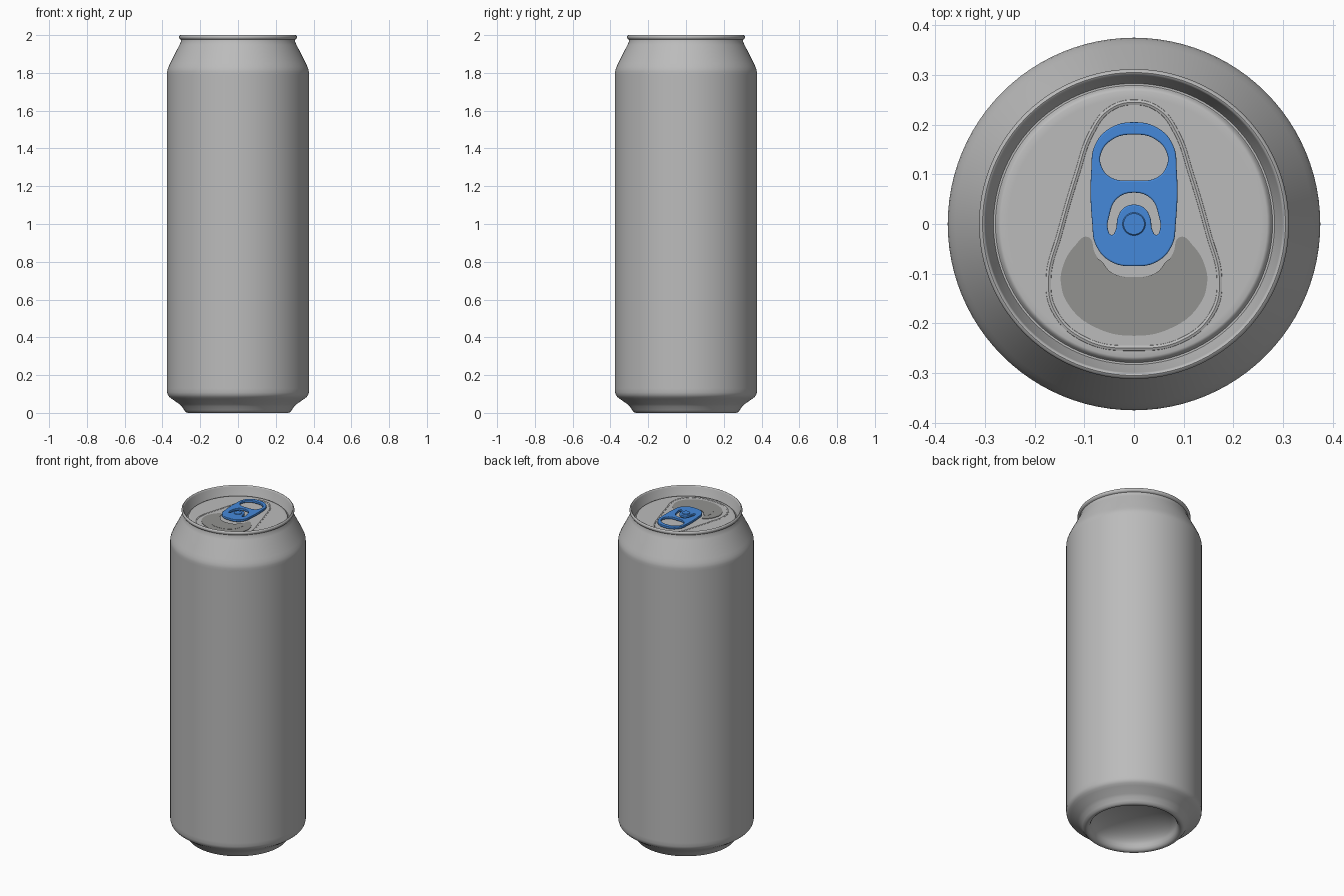
import bpy
import bmesh
from math import sin, cos, pi, radians

cube = bpy.data.objects.get("Cube")
if cube:
    bpy.data.objects.remove(cube, do_unlink=True)

SEGMENTS = 96
LID_Z = 1.95


def material(name, colour):
    mat = bpy.data.materials.new(name)
    mat.use_nodes = True
    mat.diffuse_color = (*colour, 1)
    mat.node_tree.nodes["Principled BSDF"].inputs["Base Color"].default_value = (*colour, 1)
    return mat


aluminium = material("aluminium grey", (.5, .5, .5))
dark_grey = material("mouth panel grey", (.29, .29, .28))
blue = material("tab blue", (.06, .25, .7))


def activate(obj):
    bpy.ops.object.select_all(action='DESELECT')
    obj.select_set(True)
    bpy.context.view_layer.objects.active = obj


def smooth(obj, angle=35):
    activate(obj)
    bpy.ops.object.shade_smooth_by_angle(angle=radians(angle))


def lathe(name, profile, mat, angle=35):
    """Turn (radius, height) points around the z axis."""
    bm = bmesh.new()
    rings = []
    for r, z in profile:
        rings.append([bm.verts.new((r * cos(2 * pi * j / SEGMENTS),
                                    r * sin(2 * pi * j / SEGMENTS), z))
                      for j in range(SEGMENTS)])
    for low, high in zip(rings, rings[1:]):
        for j in range(SEGMENTS):
            k = (j + 1) % SEGMENTS
            bm.faces.new((low[j], low[k], high[k], high[j]))
    bmesh.ops.remove_doubles(bm, verts=bm.verts, dist=1e-5)
    mesh = bpy.data.meshes.new(name)
    bm.to_mesh(mesh)
    bm.free()
    mesh.materials.append(mat)
    obj = bpy.data.objects.new(name, mesh)
    bpy.context.collection.objects.link(obj)
    smooth(obj, angle)
    return obj


def mirrored(half):
    """Complete a half outline that starts and ends on x = 0."""
    return half + [(-x, y) for x, y in reversed(half) if x > 0]


def outline(name, halves, mat, z, extrude=0.0, bevel=0.0, tube=False):
    """Make a flat plate (inner outlines become holes) or a closed tube."""
    curve = bpy.data.curves.new(name, 'CURVE')
    curve.dimensions = '3D' if tube else '2D'
    curve.fill_mode = 'FULL' if tube else 'BOTH'
    curve.resolution_u = 8
    curve.extrude = extrude
    curve.bevel_depth = bevel
    curve.bevel_resolution = 2
    curve.offset = 0 if tube else -bevel
    for half in halves:
        points = mirrored(half)
        spline = curve.splines.new('BEZIER')
        spline.bezier_points.add(len(points) - 1)
        spline.use_cyclic_u = True
        for bp, (x, y) in zip(spline.bezier_points, points):
            bp.co = (x, y, 0)
        for bp in spline.bezier_points:
            bp.handle_left_type = bp.handle_right_type = 'AUTO'
    curve.materials.append(mat)
    obj = bpy.data.objects.new(name, curve)
    obj.location.z = z
    bpy.context.collection.objects.link(obj)
    activate(obj)
    bpy.ops.object.convert(target='MESH')
    smooth(bpy.context.object)
    return bpy.context.object


# Can body: domed base, foot, straight wall, sloping neck, rolled rim
dome = [(.24 * sin(a), .02 + .1 * cos(a)) for a in [i * pi / 20 for i in range(11)]]
body = dome + [
    (.247, .008), (.256, .001), (.266, 0), (.276, .004), (.285, .015), (.297, .034),
    (.31, .046), (.35, .074), (.363, .084), (.371, .094), (.375, .108), (.375, .13),
    (.375, 1.79), (.375, 1.805), (.373, 1.818), (.368, 1.832), (.36, 1.85),
    (.31, 1.948), (.302, 1.965), (.301, 1.976), (.308, 1.979), (.312, 1.985),
    (.312, 1.993), (.309, 1.998), (.305, 2)]
lathe("can_body", body, aluminium)

# Lid: inner rim wall, narrow groove and flat panel
lid = [(.305, 2), (.301, 1.998), (.299, 1.992), (.286, 1.945), (.283, 1.938),
       (.279, 1.938), (.276, 1.942), (.273, 1.948), (.268, LID_Z), (.255, LID_Z), (0, LID_Z)]
lathe("lid", lid, aluminium, 50)

# Raised teardrop bead pressed into the lid
bead = [(0, .245), (.05, .23), (.085, .185), (.115, .1), (.15, -.02),
        (.172, -.11), (.16, -.175), (.1, -.232), (0, -.25)]
outline("lid_bead", [bead], aluminium, LID_Z - .004, bevel=.007, tube=True)

# Mouth panel with its inner raised area
mouth = [(0, -.107), (.05, -.095), (.078, -.06), (.093, -.026), (.12, -.045),
         (.143, -.085), (.147, -.12), (.13, -.165), (.08, -.207), (0, -.225)]
outline("mouth_panel", [mouth], dark_grey, LID_Z + .001, extrude=.002)
inner = [(0, -.108), (.045, -.098), (.068, -.073), (.085, -.066), (.098, -.08),
         (.096, -.12), (.08, -.155), (.045, -.18), (0, -.187)]
outline("mouth_inner_panel", [inner], dark_grey, LID_Z + .002, extrude=.002)

# Pull tab with finger hole and curved slot around the rivet
tab = [(0, .205), (.05, .192), (.079, .158), (.086, .11), (.084, 0),
       (.077, -.042), (.048, -.075), (0, -.085)]
finger_hole = [(0, .18), (.04, .172), (.066, .143), (.065, .115), (.045, .093), (0, .088)]
slot = [(0, .063), (.034, .051), (.05, .015), (.052, -.012), (.045, -.022),
        (.037, -.012), (.033, .012), (.021, .032), (0, .039)]
outline("pull_tab", [tab, finger_hole, slot], blue, LID_Z + .014, extrude=.004, bevel=.003)

# Rivet holding the tab to the lid
lathe("rivet", [(.023, LID_Z), (.023, LID_Z + .023), (.021, LID_Z + .025),
                (0, LID_Z + .025)], blue)
